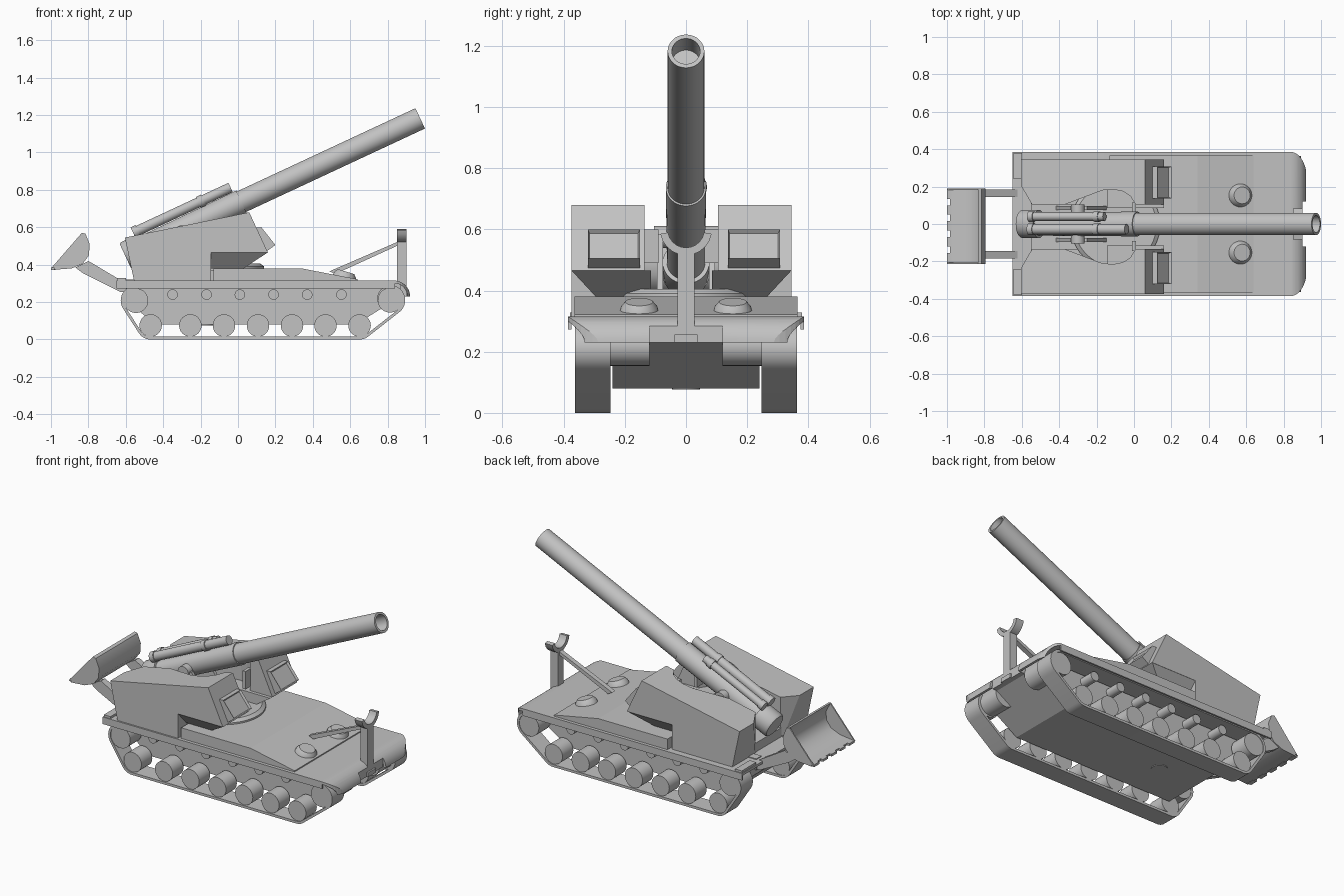
import bpy, bmesh, math
from mathutils import Vector
from mathutils.geometry import convex_hull_2d

if "Cube" in bpy.data.objects:
    bpy.data.objects.remove(bpy.data.objects["Cube"])

grey = bpy.data.materials.new("plain grey")
grey.diffuse_color = (0.54, 0.54, 0.54, 1)
grey.use_nodes = True
grey.node_tree.nodes["Principled BSDF"].inputs["Base Color"].default_value = grey.diffuse_color


def finish(name, bm, smooth=False):
    bmesh.ops.recalc_face_normals(bm, faces=bm.faces)
    me = bpy.data.meshes.new(name)
    bm.to_mesh(me)
    bm.free()
    me.materials.append(grey)
    ob = bpy.data.objects.new(name, me)
    bpy.context.collection.objects.link(ob)
    if smooth:
        bpy.ops.object.select_all(action='DESELECT')
        ob.select_set(True)
        bpy.context.view_layer.objects.active = ob
        bpy.ops.object.shade_smooth_by_angle(angle=math.radians(35))
    return ob


def prism(name, pts, a, b, plane='xz', smooth=False):
    """Extrude an outline: xz along y, or xy along z."""
    bm = bmesh.new()
    place = (lambda u, v, w: (u, w, v)) if plane == 'xz' else (lambda u, v, w: (u, v, w))
    f = bm.faces.new([bm.verts.new(place(u, v, a)) for u, v in pts])
    r = bmesh.ops.extrude_face_region(bm, geom=[f])
    move = Vector(place(0, 0, b - a))
    bmesh.ops.translate(bm, verts=[v for v in r['geom'] if isinstance(v, bmesh.types.BMVert)], vec=move)
    return finish(name, bm, smooth)


def box(name, x0, x1, y0, y1, z0, z1):
    return prism(name, [(x0, z0), (x1, z0), (x1, z1), (x0, z1)], y0, y1)


def solid(name, points):
    bm = bmesh.new()
    for p in points:
        bm.verts.new(p)
    bmesh.ops.convex_hull(bm, input=bm.verts)
    bmesh.ops.dissolve_limit(bm, angle_limit=0.01, verts=bm.verts, edges=bm.edges)
    return finish(name, bm)


def lathe(name, profile, origin, axis, n=32):
    """Revolve (distance, radius) pairs about an axis."""
    rot = Vector(axis).to_track_quat('Z', 'Y').to_matrix()
    bm = bmesh.new()
    rings = [[bm.verts.new(Vector(origin) + rot @ Vector((r * math.cos(t), r * math.sin(t), d)))
              for t in (2 * math.pi * i / n for i in range(n))] for d, r in profile]
    for p, q in zip(rings, rings[1:]):
        for i in range(n):
            bm.faces.new((p[i], p[(i + 1) % n], q[(i + 1) % n], q[i]))
    bm.faces.new(rings[0])
    bm.faces.new(rings[-1])
    return finish(name, bm, True)


def rod(name, p, axis, length, r, n=32):
    return lathe(name, [(0, r), (length, r)], p, axis, n)


def boolean(ob, cutter, op):
    m = ob.modifiers.new(op.lower(), 'BOOLEAN')
    m.object, m.operation, m.solver = cutter, op, 'EXACT'
    cutter.hide_render = True
    cutter.hide_set(True)


# Lower hull, raised deck and rear plate
prism("lower_hull", [(-0.6, 0.3), (-0.6, 0.22), (-0.45, 0.08), (0.63, 0.08), (0.87, 0.23), (0.87, 0.3)], -0.24, 0.24)
prism("upper_deck", [(-0.13, 0.3), (0.64, 0.3), (0.64, 0.322), (0.34, 0.38), (-0.13, 0.38)], -0.365, 0.365)
box("rear_deck", -0.55, -0.13, -0.2, 0.2, 0.3, 0.37)
rod("belly_hatch", (-0.18, 0, 0.076), (0, 0, 1), 0.02, 0.045)

# Fender sheet with a rolled nose and rounded corners
roll = [(math.sin(t), math.cos(t)) for t in (math.pi / 20 * i for i in range(11))]
sheet = [(-0.65, 0.315)] + [(0.835 + 0.085 * s, 0.23 + 0.085 * c) for s, c in roll]
sheet += [(0.835 + 0.07 * s, 0.23 + 0.07 * c) for s, c in reversed(roll)] + [(-0.65, 0.3)]
fender = prism("fender_sheet", sheet, -0.385, 0.385, smooth=True)
plan = [(-0.7, 0.386)] + [(0.835 + 0.09 * s, 0.24 + 0.146 * c) for s, c in roll] + [(0.925, 0.12), (0.9, 0.12)]
plan += [(x, -y) for x, y in reversed(plan)]
boolean(fender, prism("fender_cutter", plan, 0.1, 0.5, 'xy'), 'INTERSECT')
prism("nose_centre", [(0.82, 0.23), (0.9, 0.23), (0.9, 0.284), (0.875, 0.302), (0.82, 0.31)], -0.12, 0.12)

for s in (-1, 1):
    box("fender_lip", -0.65, 0.84, s * 0.375, s * 0.385, 0.272, 0.31)
    box("rear_flap", -0.645, -0.6, s * 0.24, s * 0.38, 0.31, 0.328)
    # Running gear
    wheels = [(x, 0.075, 0.06) for x in (-0.467, -0.255, -0.075, 0.107, 0.289, 0.468, 0.65)]
    drives = [(-0.546, 0.208, 0.066), (0.813, 0.21, 0.066)]
    for x, z, r in wheels:
        rod("road_wheel", (x, s * 0.25, z), (0, s, 0), 0.105, r)
    for x, z, r in drives:
        rod("drive_wheel", (x, s * 0.25, z), (0, s, 0), 0.11, r)
    for x in (-0.35, -0.168, 0.01, 0.19, 0.37, 0.553):
        rod("return_roller", (x, s * 0.23, 0.24), (0, s, 0), 0.1, 0.028, 20)
    rod("front_drive_housing", (0.81, s * 0.12, 0.22), (0, s, 0), 0.13, 0.066)
    # Track band wrapped round the wheels
    rim = [((x, z), r, 2 * math.pi * i / 40) for x, z, r in wheels + drives for i in range(40)]
    at = lambda c, r, t: (c[0] + r * math.cos(t), c[1] + r * math.sin(t))
    order = convex_hull_2d([Vector(at(*p)) for p in rim])
    bm = bmesh.new()
    loops = [[bm.verts.new((u, s * y, v)) for u, v in (at(rim[i][0], rim[i][1] + t, rim[i][2]) for i in order)]
             for t, y in ((0, 0.247), (0.015, 0.247), (0.015, 0.363), (0, 0.363))]
    for k in range(4):
        p, q = loops[k], loops[(k + 1) % 4]
        for i in range(len(p)):
            j = (i + 1) % len(p)
            bm.faces.new((p[i], p[j], q[j], q[i]))
    finish("track", bm, True)
    # Low driver hatches lying on the sloped deck
    lathe("driver_hatch", [(-0.01, 0.064), (0.01, 0.06), (0.028, 0.045)], (0.57, s * 0.153, 0.336), (0.3, 0, 1))

# Turret ring
lathe("turret_ring", [(0, 0.24), (0.02, 0.24), (0.035, 0.22)], (-0.1, -0.005, 0.37), (0, 0, 1), 48)

# Cab cheeks either side of the gun, hollowed around the trunnions
MID = -0.015
side = [(-0.605, 0.545), (0.06, 0.68), (0.16, 0.465), (-0.145, 0.465), (-0.145, 0.31), (-0.555, 0.31)]
well = [(-0.42, 0.1), (-0.17, 0.195), (-0.11, 0.2), (-0.06, 0.19), (-0.02, 0.165), (0.02, 0.1)]
well += [(x, -y) for x, y in reversed(well)]
for s in (-1, 1):
    Y = lambda y: MID + s * y
    cheek = prism("cab_cheek", side, Y(0.12), Y(0.36))
    boolean(cheek, prism("well_cutter", [(x, MID + y) for x, y in well], 0.38, 0.8, 'xy'), 'DIFFERENCE')
    corner = [(-0.65, Y(0.3)), (-0.54, Y(0.11)), (-0.65, Y(0.1))]
    boolean(cheek, prism("corner_cutter", corner, 0.25, 0.8, 'xy'), 'DIFFERENCE')
    solid("cab_front_underside", [(x, Y(y), z) for x0, x1, y1, z in ((-0.145, 0.16, 0.36, 0.466), (-0.145, 0.03, 0.28, 0.38))
                                  for x in (x0, x1) for y in (0.1, y1)])
    box("inner_front_plate", -0.01, 0.01, Y(0.075), Y(0.13), 0.49, 0.6)
    # Wedge shaped window hood on the sloped front
    w = -0.007 + s * 0.229
    hood = prism("window_hood", [(0.09, 0.598), (0.125, 0.6), (0.2, 0.505), (0.155, 0.473)], w - 0.085, w + 0.085)
    bm = bmesh.new()
    bm.from_mesh(hood.data)
    front = [f for f in bm.faces if f.normal.x > 0.6 and f.normal.z > 0.3]
    bmesh.ops.inset_region(bm, faces=front, thickness=0.008, depth=-0.014)
    bm.to_mesh(hood.data)
    bm.free()

# Gun assembly along the elevated axis
ANG = math.radians(25)
D = Vector((math.cos(ANG), 0, math.sin(ANG)))
U = Vector((-math.sin(ANG), 0, math.cos(ANG)))
G = Vector((0, 0, 0.728))
lathe("barrel", [(-0.02, 0.06), (1.075, 0.06), (1.075, 0.046), (0.985, 0.046)], G, D, 40)
lathe("gun_cradle", [(-0.6, 0.062), (0.0, 0.066), (0.02, 0.066)], G, D, 40)
lathe("breech", [(-0.665, 0.07), (-0.655, 0.076), (-0.56, 0.076)], G, D, 40)
for y, r, end in ((0.04, 0.023, -0.13), (-0.028, 0.027, 0.0)):
    base = G + U * 0.094 + Vector((0, y, 0))
    rod("recoil_cylinder", base - D * 0.56, D, 0.56 + end, r, 24)
    for d in (-0.575, -0.19):
        rod("recoil_clamp", base + D * d, D, 0.03, r + 0.005, 24)
for s in (-1, 1):
    prism("gun_bracket", [(-0.42, 0.36), (-0.12, 0.36), (-0.25, 0.585), (-0.34, 0.56)], s * 0.075, s * 0.095)
    rod("trunnion", (-0.3, s * 0.05, 0.575), (0, s, 0), 0.055, 0.036, 24)

# Travel lock: post, curved fork and braces
box("lock_post", 0.85, 0.9, -0.028, 0.028, 0.24, 0.53)
box("lock_foot", 0.84, 0.91, -0.038, 0.038, 0.23, 0.256)
bm = bmesh.new()
angles = [math.radians(190 + 16 * i) for i in range(11)]
fork = [(0.06, t) for t in angles] + [(0.085, t) for t in reversed(angles)]
f = bm.faces.new([bm.verts.new((0.85, r * math.cos(t), 0.6 + r * math.sin(t))) for r, t in fork])
r = bmesh.ops.extrude_face_region(bm, geom=[f])
bmesh.ops.translate(bm, verts=[v for v in r['geom'] if isinstance(v, bmesh.types.BMVert)], vec=(0.05, 0, 0))
finish("lock_fork", bm, True)
prism("lock_brace", [(0.49, 0.365), (0.52, 0.35), (0.86, 0.505), (0.86, 0.525)], -0.015, 0.015)

# Recoil spade: curved scoop, end plates, teeth and arms
curve = [(-0.985, 0.385), (-0.9, 0.395), (-0.84, 0.42), (-0.81, 0.46), (-0.805, 0.51), (-0.835, 0.57)]
outer = [(-0.815, 0.565), (-0.793, 0.51), (-0.797, 0.45), (-0.83, 0.405), (-0.89, 0.38), (-0.985, 0.373)]
prism("spade_scoop", curve + outer, -0.215, 0.19, smooth=True)
for y in (-0.215, 0.182):
    prism("spade_end", curve + [(-1.0, 0.38)], y, y + 0.008)
for i in range(5):
    y = -0.205 + i * 0.085
    box("spade_tooth", -1.0, -0.975, y, y + 0.05, 0.372, 0.386)
for s in (-1, 1):
    prism("spade_arm", [(-0.8, 0.42), (-0.87, 0.385), (-0.83, 0.355), (-0.63, 0.255), (-0.57, 0.255), (-0.59, 0.295)],
          s * 0.145, s * 0.185)
    box("arm_mount", -0.61, -0.54, s * 0.14, s * 0.19, 0.25, 0.32)
